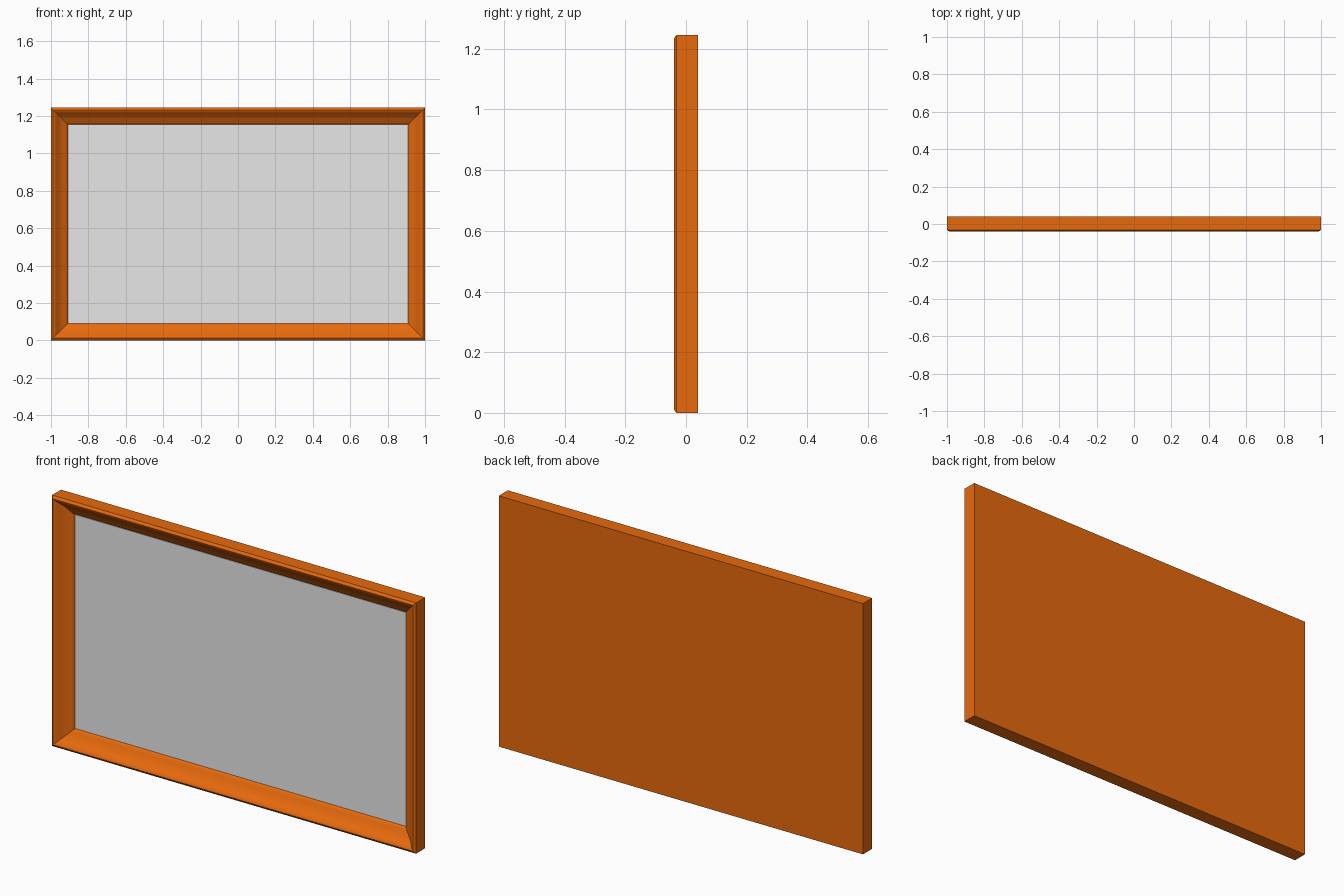
import bpy, bmesh, math

cube = bpy.data.objects.get("Cube")
if cube:
    bpy.data.objects.remove(cube, do_unlink=True)

WIDTH, HEIGHT, BACK = 2.0, 1.245, 0.04


def material(name, rgb):
    mat = bpy.data.materials.new(name)
    mat.use_nodes = True
    mat.diffuse_color = (*rgb, 1)
    mat.node_tree.nodes["Principled BSDF"].inputs["Base Color"].default_value = (*rgb, 1)
    return mat


def mitred_sweep(name, profile, mat):
    """Sweep (inset, depth) points round the rectangle, capping both ends."""
    bm = bmesh.new()
    rings = []
    for inset, y in profile:
        x, low, high = WIDTH / 2 - inset, inset, HEIGHT - inset
        corners = [(-x, low), (x, low), (x, high), (-x, high)]
        rings.append([bm.verts.new((cx, y, cz)) for cx, cz in corners])
    for a, b in zip(rings, rings[1:]):
        for i in range(4):
            j = (i + 1) % 4
            bm.faces.new((a[i], a[j], b[j], b[i]))
    bm.faces.new(rings[0])
    bm.faces.new(rings[-1])
    bmesh.ops.recalc_face_normals(bm, faces=bm.faces)
    mesh = bpy.data.meshes.new(name)
    bm.to_mesh(mesh)
    bm.free()
    mesh.materials.append(mat)
    obj = bpy.data.objects.new(name, mesh)
    bpy.context.collection.objects.link(obj)
    bpy.ops.object.select_all(action="DESELECT")
    obj.select_set(True)
    bpy.context.view_layer.objects.active = obj
    bpy.ops.object.shade_smooth_by_angle(angle=math.radians(25))
    return obj


orange = material("orange wood", (0.8, 0.144, 0.004))
grey = material("pale grey", (0.8, 0.8, 0.8))

# Moulded frame with a closed back, from the back edge round to the inner lip
moulding = [
    (0, BACK), (0, -0.031), (0.006, -0.036), (0.012, -0.04), (0.018, -0.038),
    (0.026, -0.031), (0.036, -0.02), (0.048, -0.009), (0.062, 0),
    (0.08, 0.009), (0.086, 0.014), (0.091, 0.022), (0.091, 0.03),
]
mitred_sweep("frame", moulding, orange)

# Flat picture panel set inside the frame
mitred_sweep("picture_panel", [(0.0915, 0.02), (0.0915, 0.028)], grey)
